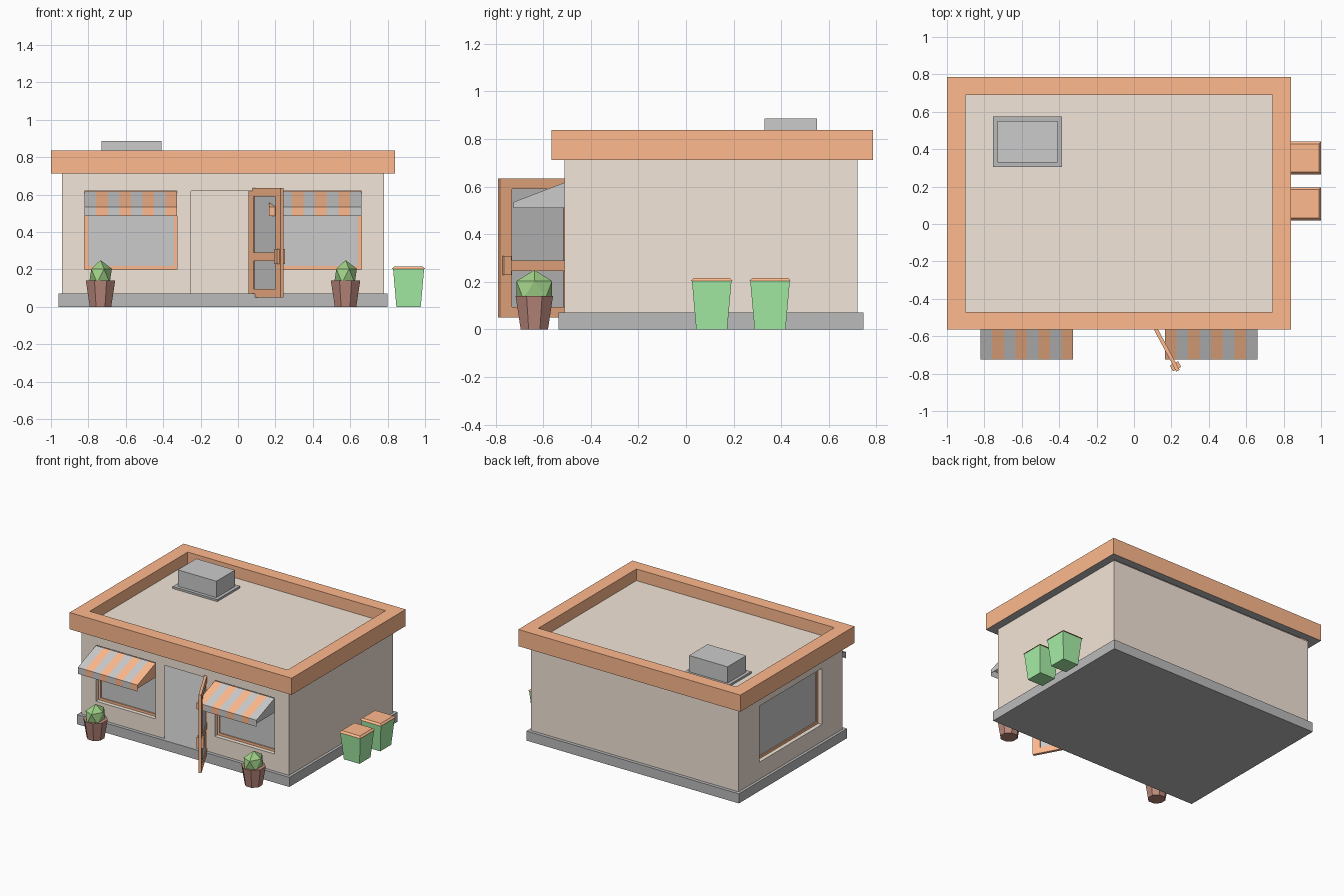
import bpy, bmesh, math
from mathutils import Matrix

if "Cube" in bpy.data.objects:
    bpy.data.objects.remove(bpy.data.objects["Cube"])


def mat(name, *rgb):
    m = bpy.data.materials.new(name)
    m.diffuse_color = (*rgb, 1)
    m.use_nodes = True
    m.node_tree.nodes["Principled BSDF"].inputs["Base Color"].default_value = m.diffuse_color
    return m


ORANGE = mat("orange", 1.0, 0.49, 0.27)
TAN = mat("tan", 0.905, 0.79, 0.69)
STONE = mat("dark_grey", 0.5, 0.5, 0.5)
GREY = mat("light_grey", 0.8, 0.8, 0.8)
BROWN = mat("pot_brown", 0.5, 0.25, 0.2)
LEAF = mat("leaf_green", 0.36, 0.65, 0.25)
GREEN = mat("bin_green", 0.39, 0.87, 0.39)


def finish(name, bm, mats, loc=(0, 0, 0), rot=0):
    me = bpy.data.meshes.new(name)
    bm.to_mesh(me)
    bm.free()
    for m in mats:
        me.materials.append(m)
    ob = bpy.data.objects.new(name, me)
    ob.location, ob.rotation_euler = loc, (0, 0, rot)
    bpy.context.collection.objects.link(ob)
    return ob


def quad(bm, pts, index=0):
    f = bm.faces.new([bm.verts.new(p) for p in pts])
    f.material_index = index


def boxes(name, spans, m, loc=(0, 0, 0), rot=0):
    """One object from several boxes, each (x0, x1, y0, y1, z0, z1)."""
    bm = bmesh.new()
    for x0, x1, y0, y1, z0, z1 in spans:
        mx = Matrix.Translation(((x0 + x1) / 2, (y0 + y1) / 2, (z0 + z1) / 2)) \
            @ Matrix.Diagonal((x1 - x0, y1 - y0, z1 - z0, 1))
        bmesh.ops.create_cube(bm, size=1, matrix=mx)
    return finish(name, bm, [m], loc, rot)


def frustum(name, sides, r0, r1, z0, z1, m, x, y, turn):
    bm = bmesh.new()
    mx = Matrix.Translation((0, 0, (z0 + z1) / 2)) @ Matrix.Rotation(turn, 4, 'Z')
    bmesh.ops.create_cone(bm, cap_ends=True, segments=sides, radius1=r0,
                          radius2=r1, depth=z1 - z0, matrix=mx)
    return finish(name, bm, [m], (x, y, 0))


CX, CY, HX, HY = -0.08, 0.105, 0.86, 0.615   # building centre and half size


def wall(name, us, vs, holes, loc, rot):
    """Wall sheet split in a grid, leaving out the hole cells."""
    bm = bmesh.new()
    for i in range(len(us) - 1):
        for j in range(len(vs) - 1):
            if (i, j) not in holes:
                a, b, c, d = us[i], us[i + 1], vs[j], vs[j + 1]
                quad(bm, [(a, 0, c), (b, 0, c), (b, 0, d), (a, 0, d)])
    bmesh.ops.remove_doubles(bm, verts=bm.verts, dist=1e-5)
    finish(name, bm, [TAN], loc, rot)


def window(name, a, b, c, d, loc, rot):
    """Recessed window: reveal, frame and glass."""
    bm = bmesh.new()
    ring = [(a, c), (b, c), (b, d), (a, d)]
    for k in range(4):
        (u0, v0), (u1, v1) = ring[k], ring[(k + 1) % 4]
        quad(bm, [(u0, 0, v0), (u1, 0, v1), (u1, 0.045, v1), (u0, 0.045, v0)])
    bmesh.ops.remove_doubles(bm, verts=bm.verts, dist=1e-5)
    finish(name + "_reveal", bm, [TAN], loc, rot)
    t, y0, y1 = 0.018, 0.03, 0.05
    boxes(name + "_frame", [(a, a + t, y0, y1, c, d), (b - t, b, y0, y1, c, d),
                            (a + t, b - t, y0, y1, c, c + t),
                            (a + t, b - t, y0, y1, d - t, d)], ORANGE, loc, rot)
    boxes(name + "_glass", [(a + t, b - t, 0.038, 0.044, c + t, d - t)], GREY, loc, rot)


# foundation slab
boxes("foundation", [(-0.96, 0.80, -0.535, 0.745, 0, 0.072)], STONE)

# walls with openings
VS = [0.07, 0.2, 0.62, 0.712]
front, left = (CX, CY - HY, 0), (CX - HX, CY, 0)
wall("front_wall", [-HX, -0.74, -0.245, -0.17, 0.16, 0.245, 0.74, HX], VS,
     {(1, 1), (5, 1), (3, 0), (3, 1)}, front, 0)
wall("left_wall", [-HY, -0.37, 0.37, HY], VS, {(1, 1)}, left, -math.pi / 2)
wall("right_wall", [-HY, HY], [0.07, 0.712], set(), (CX + HX, CY, 0), math.pi / 2)
wall("back_wall", [-HX, HX], [0.07, 0.712], set(), (CX, CY + HY, 0), math.pi)
window("front_left_window", -0.74, -0.245, 0.2, 0.62, front, 0)
window("front_right_window", 0.245, 0.74, 0.2, 0.62, front, 0)
window("side_window", -0.37, 0.37, 0.2, 0.62, left, -math.pi / 2)

# roof rim: soffit, outside, top and inside bands
bm = bmesh.new()
loops = [(HX, HY, 0.712), (0.92, 0.675, 0.712), (0.92, 0.675, 0.837),
         (0.82, 0.58, 0.837), (0.82, 0.58, 0.75)]
loops = [[(-x, -y, z), (x, -y, z), (x, y, z), (-x, y, z)] for x, y, z in loops]
for n, (lo, hi) in enumerate(zip(loops, loops[1:])):
    for k in range(4):
        m = (k + 1) % 4
        quad(bm, [lo[k], lo[m], hi[m], hi[k]], 1 if n == 0 else 0)
bmesh.ops.remove_doubles(bm, verts=bm.verts, dist=1e-5)
finish("roof_rim", bm, [ORANGE, STONE], (CX, CY + 0.005, 0))

# flat roof
bm = bmesh.new()
quad(bm, loops[-1])
finish("roof", bm, [TAN], (CX, CY + 0.005, 0))

# roof air unit
boxes("air_unit_pad", [(-0.755, -0.385, 0.305, 0.575, 0.75, 0.765)], STONE)
boxes("air_unit", [(-0.73, -0.41, 0.33, 0.55, 0.765, 0.887)], GREY)

# striped awnings, mirrored about the building centre
for name, s in (("left_awning", -1), ("right_awning", 1)):
    bm = bmesh.new()
    prof = [(-0.51, 0.617), (-0.725, 0.535), (-0.725, 0.487)]
    u0, u1, n = 0.245, 0.74, 8
    xs = [CX + s * (u0 + (u1 - u0) * i / n) for i in range(n + 1)]
    for i in range(n):
        for (ya, za), (yb, zb) in zip(prof, prof[1:]):
            quad(bm, [(xs[i], ya, za), (xs[i], yb, zb),
                      (xs[i + 1], yb, zb), (xs[i + 1], ya, za)], i % 2)
    cheek = [(-0.51, 0.51), *prof[:2], (-0.725, 0.51)]
    quad(bm, [(xs[0], y, z) for y, z in cheek], 0)
    quad(bm, [(xs[n], y, z) for y, z in reversed(cheek)], 1)
    bmesh.ops.remove_doubles(bm, verts=bm.verts, dist=1e-5)
    if s < 0:
        bmesh.ops.reverse_faces(bm, faces=bm.faces)
    finish(name, bm, [ORANGE, GREY])

# open door
hinge, swing = (0.066, -0.467, 0), math.radians(-62)
L, T, S = 0.36, 0.01, 0.055
boxes("door_frame", [(0, S, -T, T, 0.05, 0.635), (L - S, L, -T, T, 0.05, 0.635),
                     (S, L - S, -T, T, 0.05, 0.095), (S, L - S, -T, T, 0.245, 0.29),
                     (S, L - S, -T, T, 0.59, 0.635)], ORANGE, hinge, swing)
boxes("door_glass", [(S, L - S, -0.004, 0.004, 0.095, 0.245),
                     (S, L - S, -0.004, 0.004, 0.29, 0.59)], GREY, hinge, swing)
boxes("door_handle", [(L - 0.045, L - 0.01, -0.025, 0.025, 0.228, 0.308)],
      ORANGE, hinge, swing)

# potted plants
for side, x in (("left", -0.735), ("right", 0.575)):
    frustum(side + "_pot", 8, 0.062, 0.085, 0, 0.14, BROWN, x, -0.637, math.pi / 8)
    bm = bmesh.new()
    bmesh.ops.create_icosphere(bm, subdivisions=1, radius=1,
                               matrix=Matrix.Diagonal((0.068, 0.088, 0.084, 1)))
    finish(side + "_plant", bm, [LEAF], (x, -0.637, 0.166))

# waste bins
R2 = math.sqrt(2)
for side, y in (("front", 0.108), ("rear", 0.353)):
    frustum(side + "_bin", 4, 0.065 * R2, 0.083 * R2, 0, 0.203, GREEN, 0.912, y, math.pi / 4)
    frustum(side + "_bin_lid", 4, 0.088 * R2, 0.076 * R2, 0.203, 0.216, ORANGE,
            0.912, y, math.pi / 4)
